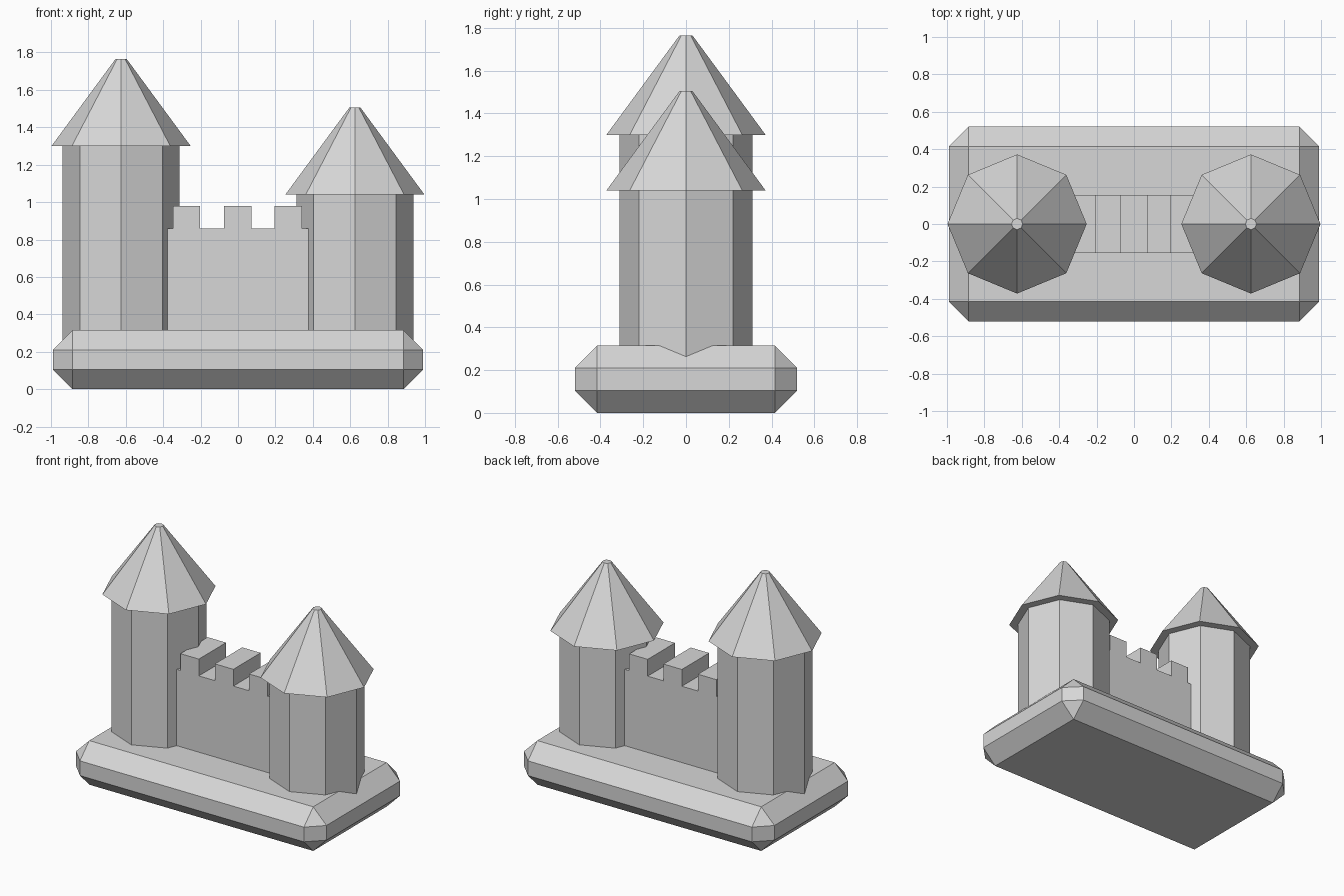
import bpy
import math

default_cube = bpy.data.objects.get("Cube")
if default_cube:
    bpy.data.objects.remove(default_cube, do_unlink=True)

# One plain stone colour
stone = bpy.data.materials.new("grey_stone")
stone.use_nodes = True
grey = (0.68, 0.68, 0.68, 1)
stone.diffuse_color = grey
stone.node_tree.nodes["Principled BSDF"].inputs["Base Color"].default_value = grey


def finish(name):
    obj = bpy.context.object
    obj.name = name
    obj.data.materials.append(stone)
    return obj


def box(name, x0, x1, depth, z0, z1):
    bpy.ops.mesh.primitive_cube_add(size=1, location=((x0 + x1) / 2, 0, (z0 + z1) / 2))
    obj = finish(name)
    obj.scale = (x1 - x0, depth, z1 - z0)
    bpy.ops.object.transform_apply(location=False, rotation=False, scale=True)
    return obj


def octagon(name, x, r_low, r_top, z0, z1):
    bpy.ops.mesh.primitive_cone_add(vertices=8, radius1=r_low, radius2=r_top,
                                    depth=z1 - z0, location=(x, 0, (z0 + z1) / 2))
    return finish(name)


# Chamfered base slab
base = box("base", -0.99, 0.99, 1.04, 0, 0.315)
bevel = base.modifiers.new("chamfer", "BEVEL")
bevel.width = 0.105
bevel.segments = 1
bevel.limit_method = "NONE"

# Octagonal towers with overhanging, blunt-tipped roofs
for side, x, eave in (("right", -0.625, 1.3), ("left", 0.625, 1.04)):
    octagon(side + "_tower", x, 0.312, 0.312, 0.2, eave)
    octagon(side + "_roof", x, 0.372, 0.03, eave, eave + 0.465)

# Connecting wall, ends buried in the towers
box("wall", -0.45, 0.45, 0.308, 0.25, 0.86)

# Battlements
for i, x in enumerate((-0.275, -0.002, 0.268)):
    box(f"merlon_{i + 1}", x - 0.073, x + 0.073, 0.308, 0.85, 0.98)
